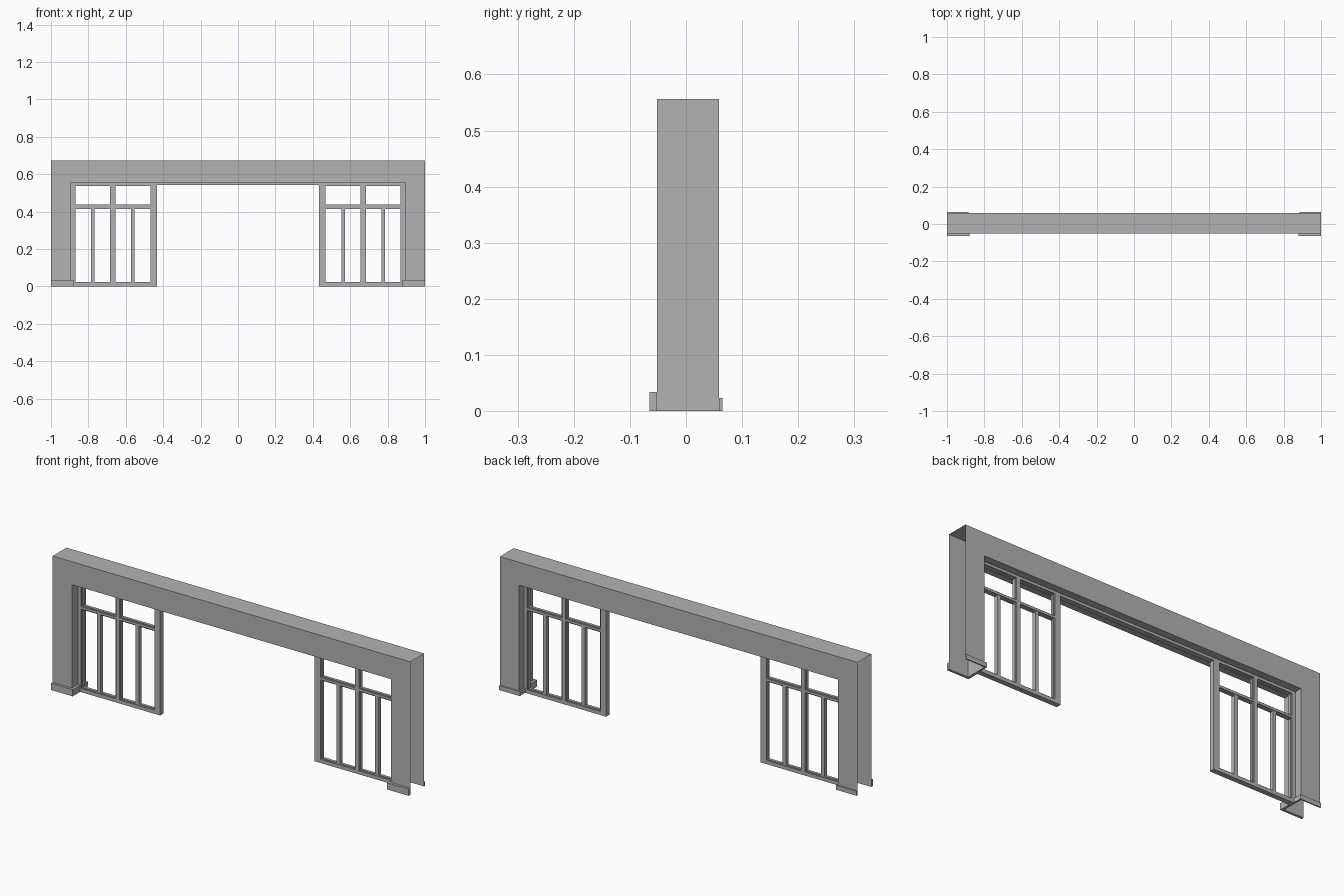
import bpy
import bmesh

cube = bpy.data.objects.get("Cube")
if cube:
    bpy.data.objects.remove(cube, do_unlink=True)

GREY = (0.45, 0.45, 0.45, 1)
mat = bpy.data.materials.new("plain grey")
mat.use_nodes = True
mat.diffuse_color = GREY
mat.node_tree.nodes["Principled BSDF"].inputs["Base Color"].default_value = GREY

FRONT, BACK = -0.052, 0.059      # wall faces
TOP, SOFFIT = 0.672, 0.556
JAMB = 0.892                     # half width of the opening
FY0, FY1 = -0.005, 0.021         # frame depth


def finish(name, bm):
    bmesh.ops.recalc_face_normals(bm, faces=bm.faces)
    mesh = bpy.data.meshes.new(name)
    bm.to_mesh(mesh)
    bm.free()
    mesh.materials.append(mat)
    ob = bpy.data.objects.new(name, mesh)
    bpy.context.collection.objects.link(ob)
    return ob


def boxes(name, parts):
    """One object made of boxes given as (x0, x1, y0, y1, z0, z1)."""
    bm = bmesh.new()
    for x0, x1, y0, y1, z0, z1 in parts:
        for v in bmesh.ops.create_cube(bm, size=1)["verts"]:
            v.co.x = x1 if v.co.x > 0 else x0
            v.co.y = y1 if v.co.y > 0 else y0
            v.co.z = z1 if v.co.z > 0 else z0
    return finish(name, bm)


# Hollow wall shell: open at both ends and underneath
bm = bmesh.new()
outline = [(-1, 0), (-1, TOP), (1, TOP), (1, 0),
           (JAMB, 0), (JAMB, SOFFIT), (-JAMB, SOFFIT), (-JAMB, 0)]
front = [bm.verts.new((x, FRONT, z)) for x, z in outline]
back = [bm.verts.new((x, BACK, z)) for x, z in outline]
bm.faces.new(front)
bm.faces.new(back[::-1])
for i in (1, 4, 5, 6):           # top, jambs and soffit
    bm.faces.new((front[i], back[i], back[i + 1], front[i + 1]))
finish("wall_shell", bm)

# Head rail over the whole opening
boxes("head_rail", [(-JAMB, JAMB, FY0, FY1, 0.543, SOFFIT)])

# Window layout, written for the +x side
POSTS = [(0.432, 0.464), (0.659, 0.680), (0.874, JAMB)]
PANES_X = [(0.464, 0.659), (0.680, 0.874)]
PANES_Z = [(0.018, 0.420), (0.432, 0.543)]
MULLIONS = [0.562, 0.777]
BEAD = 0.005


def mirrored(parts, side):
    return [(min(side * a, side * b), max(side * a, side * b), *rest)
            for a, b, *rest in parts]


for side, word in ((1, "left"), (-1, "right")):
    # Posts and rails
    frame = [(a, b, FY0, FY1, 0, 0.543) for a, b in POSTS]
    for a, b in PANES_X:
        frame.append((a, b, FY0, FY1, 0, 0.018))
        frame.append((a, b, FY0, FY1, 0.420, 0.432))
    boxes(word + "_window_frame", mirrored(frame, side))

    # Thin beads around each pane
    y0, y1 = FY0 + 0.006, FY1 - 0.006
    beads = []
    for a, b in PANES_X:
        for c, d in PANES_Z:
            beads += [(a, a + BEAD, y0, y1, c, d), (b - BEAD, b, y0, y1, c, d),
                      (a + BEAD, b - BEAD, y0, y1, c, c + BEAD),
                      (a + BEAD, b - BEAD, y0, y1, d - BEAD, d)]
    boxes(word + "_glazing_beads", mirrored(beads, side))

    # Slim uprights in the lower panes
    bars = [(x - 0.009, x + 0.009, FY0 + 0.003, FY1 - 0.003, 0.018, 0.420)
            for x in MULLIONS]
    boxes(word + "_mullions", mirrored(bars, side))

    # Skirting, turning the corner into the opening
    boxes(word + "_front_skirting", mirrored([
        (0.879, 1, -0.065, FRONT, 0, 0.034),
        (0.879, JAMB, FRONT, FY0, 0, 0.034)], side))
    boxes(word + "_back_skirting", mirrored([
        (0.884, 1, BACK, 0.065, 0, 0.023),
        (0.884, JAMB, FY1, BACK, 0, 0.023)], side))
